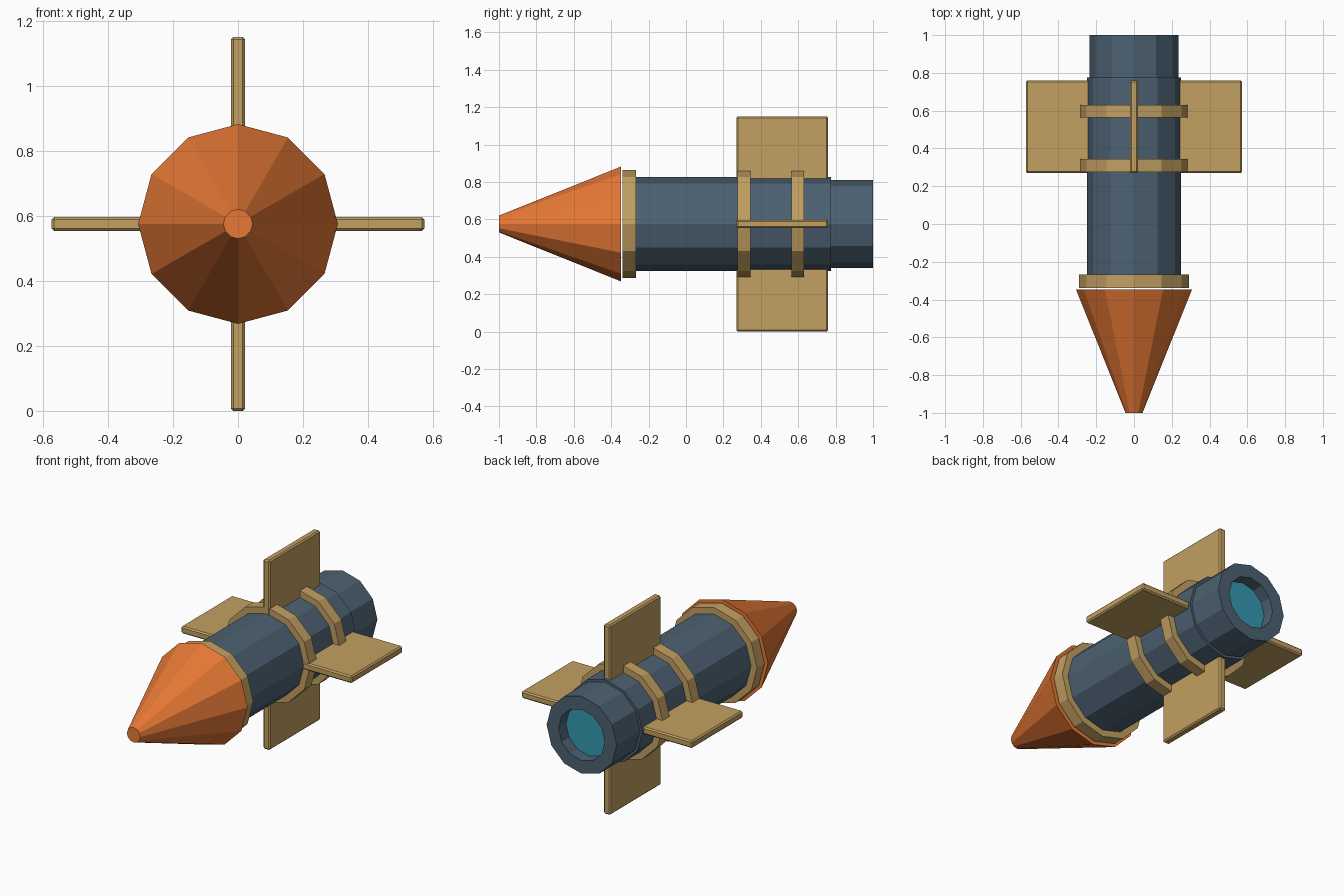
import bpy, bmesh
from math import sin, cos, pi

if "Cube" in bpy.data.objects:
    bpy.data.objects.remove(bpy.data.objects["Cube"])

CZ = 0.577    # height of the long axis
SIDES = 12


def material(name, rgb):
    m = bpy.data.materials.new(name)
    m.diffuse_color = (*rgb, 1)
    m.use_nodes = True
    m.node_tree.nodes["Principled BSDF"].inputs["Base Color"].default_value = m.diffuse_color
    return m


ORANGE = material("orange", (0.80, 0.19, 0.036))
TAN = material("tan", (0.54, 0.35, 0.12))
SLATE = material("slate", (0.073, 0.12, 0.168))
CYAN = material("cyan", (0.033, 0.314, 0.434))


def finish(bm, name, mat):
    bmesh.ops.recalc_face_normals(bm, faces=bm.faces)
    me = bpy.data.meshes.new(name)
    bm.to_mesh(me)
    bm.free()
    ob = bpy.data.objects.new(name, me)
    bpy.context.collection.objects.link(ob)
    me.materials.append(mat)
    return ob


def lathe(name, profile, mat):
    """Turn (radius, y) points around the long axis and cap both ends."""
    bm = bmesh.new()
    loops = []
    for r, y in profile:
        loops.append([bm.verts.new((r * sin(2 * pi * i / SIDES), y,
                                    CZ + r * cos(2 * pi * i / SIDES)))
                      for i in range(SIDES)])
    for a, b in zip(loops, loops[1:]):
        for i in range(SIDES):
            j = (i + 1) % SIDES
            bm.faces.new((a[i], a[j], b[j], b[i]))
    bm.faces.new(loops[0])
    bm.faces.new(loops[-1])
    return finish(bm, name, mat)


def plate(name, size, centre, mat):
    """Thin box with chamfered edges."""
    bm = bmesh.new()
    bmesh.ops.create_cube(bm, size=1)
    for v in bm.verts:
        v.co = [c + s * p for c, s, p in zip(centre, size, v.co)]
    bmesh.ops.bevel(bm, geom=bm.edges[:], offset=0.008, segments=1,
                    affect='EDGES')
    return finish(bm, name, mat)


# Nose cone with a blunt tip
lathe("nose_cone", [(0.045, -1.0), (0.307, -0.347)], ORANGE)

# Main tube, and narrower tail with a recessed opening
lathe("body_tube", [(0.25, -0.335), (0.25, 0.775)], SLATE)
lathe("tail_tube", [(0.235, 0.77), (0.235, 1.0), (0.155, 1.0), (0.155, 0.925)], SLATE)
lathe("tail_glow", [(0.154, 0.92), (0.154, 0.93)], CYAN)

# Bands around the tube
for label, y0, y1 in (("front", -0.339, -0.267), ("middle", 0.275, 0.345),
                      ("rear", 0.563, 0.631)):
    lathe(label + "_band", [(0.29, y0), (0.29, y1)], TAN)

# Crossed tail fins
plate("vertical_fin", (0.044, 0.49, 2 * CZ - 0.004), (0, 0.515, CZ), TAN)
plate("horizontal_fin", (2 * CZ - 0.008, 0.49, 0.044), (0, 0.515, CZ), TAN)

# Rest the fin on the ground
for ob in bpy.context.collection.objects:
    ob.location.z = -0.002
